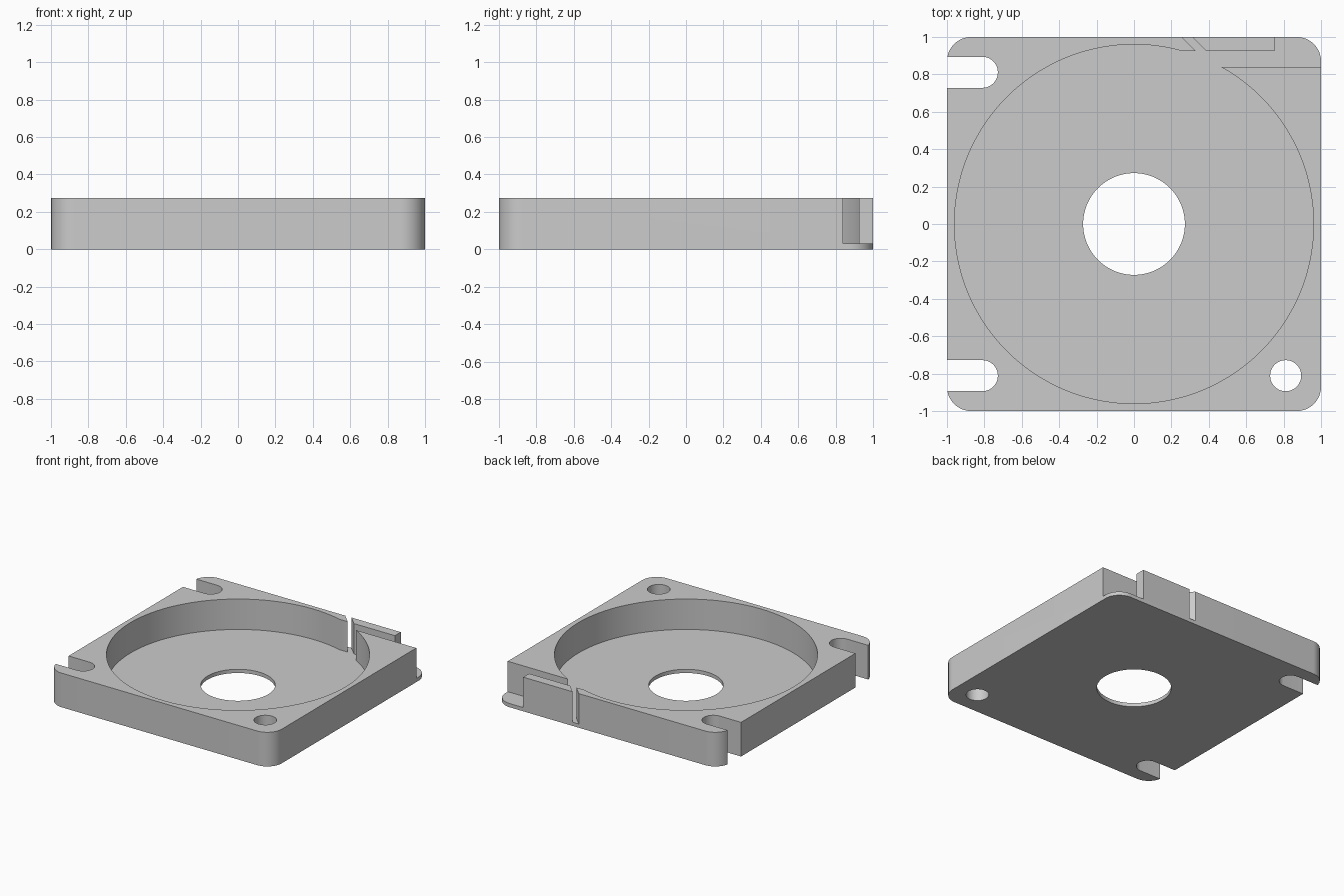
import bpy, bmesh, math

if "Cube" in bpy.data.objects:
    bpy.data.objects.remove(bpy.data.objects["Cube"], do_unlink=True)

HEIGHT, FLOOR, CORNER = 0.275, 0.03, 0.13
BOLT, BOLT_RADIUS = 0.811, 0.083

grey = bpy.data.materials.new("light_grey")
grey.use_nodes = True
grey.diffuse_color = (0.6, 0.6, 0.6, 1)
grey.node_tree.nodes["Principled BSDF"].inputs["Base Color"].default_value = (0.6, 0.6, 0.6, 1)


def arc(cx, cy, radius, start, end, steps):
    angles = [math.radians(start + (end - start) * i / steps) for i in range(steps + 1)]
    return [(cx + radius * math.cos(a), cy + radius * math.sin(a)) for a in angles]


def circle(cx, cy, radius, steps):
    return arc(cx, cy, radius, 0, 360, steps)[:-1]


def prism(name, outline, bottom, top):
    """Extrude a counter-clockwise outline into a solid."""
    bm = bmesh.new()
    base = bm.faces.new([bm.verts.new((x, y, bottom)) for x, y in outline])
    moved = bmesh.ops.extrude_face_region(bm, geom=[base])["geom"]
    verts = [v for v in moved if isinstance(v, bmesh.types.BMVert)]
    bmesh.ops.translate(bm, verts=verts, vec=(0, 0, top - bottom))
    bmesh.ops.recalc_face_normals(bm, faces=bm.faces)
    mesh = bpy.data.meshes.new(name)
    bm.to_mesh(mesh)
    bm.free()
    mesh.materials.append(grey)
    obj = bpy.data.objects.new(name, mesh)
    bpy.context.collection.objects.link(obj)
    return obj


# Square body with rounded upright corners
outline = []
for i, (sx, sy) in enumerate([(1, 1), (-1, 1), (-1, -1), (1, -1)]):
    c = 1 - CORNER
    outline += arc(sx * c, sy * c, CORNER, 90 * i, 90 * i + 90, 16)
body = prism("fan_housing", outline, 0, HEIGHT)

# Round chamber, central inlet and the bolt hole
cutters = [
    prism("chamber_cutter", circle(0, 0, 0.96, 128), FLOOR, 0.5),
    prism("inlet_cutter", circle(0, 0, 0.272, 96), -0.2, 0.5),
    prism("bolt_hole_cutter", circle(BOLT, -BOLT, BOLT_RADIUS, 48), -0.2, 0.5),
]

# Open bolt slots on the right side
for side in (-1, 1):
    y = side * BOLT
    slot = arc(-BOLT, y, BOLT_RADIUS, -90, 90, 24)
    slot += [(-1.2, y + BOLT_RADIUS), (-1.2, y - BOLT_RADIUS)]
    cutters.append(prism("bolt_slot_cutter", slot, -0.2, 0.5))

# Outlet channel and slanted slit, leaving a free-standing guide wall
channel = [(0.2, 0.84), (1.1, 0.84), (1.1, 1.1), (0.75, 1.1), (0.75, 0.925),
           (0.385, 0.925), (0.21, 1.1), (0.155, 1.1), (0.33, 0.925), (0.2, 0.925)]
cutters.append(prism("outlet_cutter", channel, FLOOR, 0.5))

# Cut the body and discard the cutters
bpy.ops.object.select_all(action="DESELECT")
bpy.context.view_layer.objects.active = body
body.select_set(True)
for cutter in cutters:
    mod = body.modifiers.new("cut", "BOOLEAN")
    mod.operation = "DIFFERENCE"
    mod.solver = "EXACT"
    mod.object = cutter
    bpy.ops.object.modifier_apply(modifier=mod.name)
    bpy.data.objects.remove(cutter, do_unlink=True)

bpy.ops.object.shade_smooth_by_angle(angle=math.radians(30))
